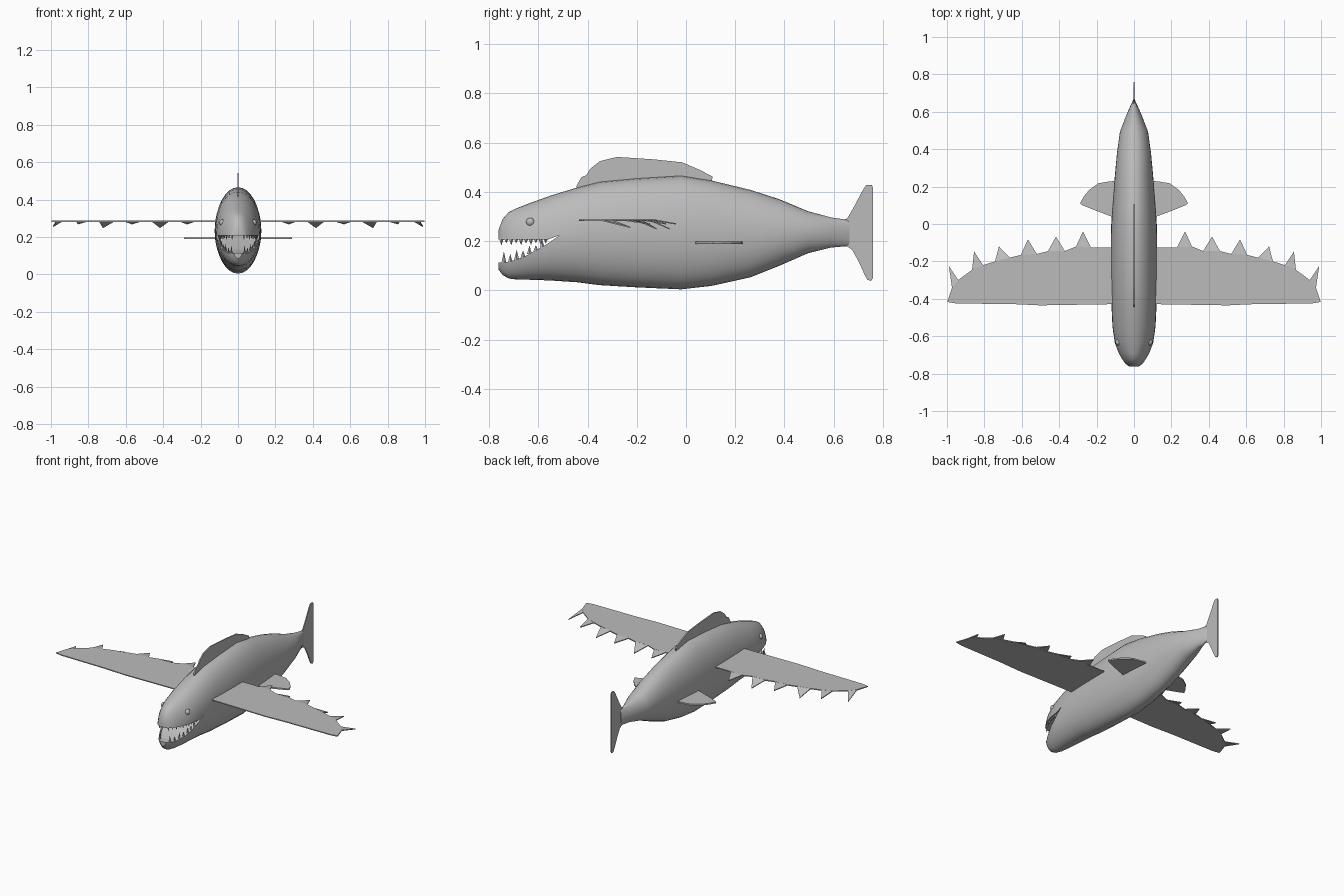
import bpy, bmesh, math
from mathutils import Vector

if "Cube" in bpy.data.objects:
    bpy.data.objects.remove(bpy.data.objects["Cube"])

GREY = (0.5, 0.5, 0.5, 1)
grey = bpy.data.materials.new("plain_grey")
grey.use_nodes = True
grey.diffuse_color = GREY
grey.node_tree.nodes["Principled BSDF"].inputs["Base Color"].default_value = GREY


def finish(name, bm, smooth=None):
    bmesh.ops.recalc_face_normals(bm, faces=bm.faces)
    mesh = bpy.data.meshes.new(name)
    bm.to_mesh(mesh)
    bm.free()
    mesh.materials.append(grey)
    obj = bpy.data.objects.new(name, mesh)
    bpy.context.collection.objects.link(obj)
    if smooth:
        smooth_shade(obj, smooth)
    return obj


def activate(obj):
    bpy.ops.object.select_all(action='DESELECT')
    obj.select_set(True)
    bpy.context.view_layer.objects.active = obj


def smooth_shade(obj, degrees):
    activate(obj)
    bpy.ops.object.shade_smooth_by_angle(angle=math.radians(degrees))


def plate(name, points, offset):
    """Extrude a flat outline by the offset vector, centred on it."""
    offset = Vector(offset)
    bm = bmesh.new()
    face = bm.faces.new([bm.verts.new(Vector(p) - offset / 2) for p in points])
    new = bmesh.ops.extrude_face_region(bm, geom=[face])["geom"]
    bmesh.ops.translate(bm, vec=offset,
                        verts=[v for v in new if isinstance(v, bmesh.types.BMVert)])
    bmesh.ops.triangulate(bm, faces=[f for f in bm.faces if len(f.verts) > 4])
    return finish(name, bm)


# Body stations: y, top z, bottom z, half width
STATIONS = [
    (-.762, .245, .085, .030), (-.745, .29, .062, .05), (-.72, .318, .048, .066),
    (-.69, .333, .044, .083), (-.636, .354, .043, .103), (-.55, .385, .04, .115),
    (-.445, .417, .033, .12), (-.35, .441, .021, .123), (-.2, .455, .012, .125),
    (-.02, .466, .004, .123), (.104, .446, .018, .115), (.262, .408, .053, .102),
    (.38, .37, .1, .091), (.494, .322, .15, .075), (.59, .296, .174, .038),
    (.665, .285, .18, .004)]


def half_width(y, z):
    for a, b in zip(STATIONS, STATIONS[1:]):
        if a[0] <= y <= b[0]:
            t = (y - a[0]) / (b[0] - a[0])
            _, top, low, w = [p + (q - p) * t for p, q in zip(a, b)]
            d = (2 * z - top - low) / (top - low)
            return w * math.sqrt(max(0, 1 - d * d))
    return 0


SEGMENTS = 32
bm = bmesh.new()
rings = []
for y, top, low, w in STATIONS:
    angles = [math.tau * i / SEGMENTS for i in range(SEGMENTS)]
    rings.append([bm.verts.new((w * math.cos(a), y,
                                (top + low) / 2 + (top - low) / 2 * math.sin(a)))
                  for a in angles])
for a, b in zip(rings, rings[1:]):
    for i in range(SEGMENTS):
        j = (i + 1) % SEGMENTS
        bm.faces.new((a[i], a[j], b[j], b[i]))
bm.faces.new(rings[0])
bm.faces.new(rings[-1])
body = finish("body", bm)

# Open mouth cut through the snout
MOUTH = [(-.9, .207), (-.56, .207), (-.512, .224), (-.57, .185),
         (-.66, .135), (-.72, .115), (-.9, .108)]
cutter = plate("mouth_cutter", [(0, y, z) for y, z in MOUTH], (.6, 0, 0))
cut = body.modifiers.new("mouth", 'BOOLEAN')
cut.operation = 'DIFFERENCE'
cut.solver = 'EXACT'
cut.object = cutter
activate(body)
bpy.ops.object.modifier_apply(modifier=cut.name)
bpy.data.objects.remove(cutter)
smooth_shade(body, 35)


# Teeth follow the lip line on both sides
def add_tooth(bm, x, y, z, height, radius):
    base = [bm.verts.new((x + radius * .6 * dx, y + radius * dy, z))
            for dx, dy in ((1, 0), (0, 1), (-1, 0), (0, -1))]
    tip = bm.verts.new((x, y, z + height))
    bm.faces.new(base)
    for i in range(4):
        bm.faces.new((base[i], base[(i + 1) % 4], tip))


def floor_height(y):
    return .115 + max(0, y + .72) * .4 + max(0, y + .66) * .12


upper, lower = bmesh.new(), bmesh.new()
for side in (-1, 1):
    for i in range(10):
        y = -.75 + i * .02
        x = side * (half_width(y, .207) - .01)
        add_tooth(upper, x, y, .209, -.026 + .008 * (i % 2), .009)
    for i in range(7):
        y = -.74 + i * .026
        z = floor_height(y)
        x = side * (half_width(y, z) - .01)
        add_tooth(lower, x, y, z - .004, .047 - .003 * i - .01 * (i % 2), .01)
finish("upper_teeth", upper)
finish("lower_teeth", lower)

# Tail and back fins, upright plates
TAIL = [(.64, .287), (.655, .292), (.68, .335), (.72, .41), (.732, .428), (.755, .428),
        (.76, .415), (.76, .05), (.752, .038), (.737, .043), (.725, .065),
        (.70, .12), (.675, .165), (.655, .178), (.64, .18)]
plate("tail_fin", [(0, y, z) for y, z in TAIL], (.006, 0, 0))
BACK = [(-.445, .40), (-.445, .425), (-.425, .46), (-.405, .468), (-.39, .493),
        (-.35, .525), (-.28, .542), (-.13, .532), (-.015, .52), (.055, .49),
        (.108, .462), (.1, .42), (-.2, .42)]
plate("back_fin", [(0, y, z) for y, z in BACK], (.008, 0, 0))

# Wings with drooping spikes: spike tip, then the notch on each side
SPIKES = [((.23, -.125), (.273, -.04, .27), (.31, -.12)),
          ((.37, -.145), (.417, -.067, .25), (.46, -.145)),
          ((.52, -.16), (.567, -.082, .27), (.605, -.165)),
          ((.663, -.18), (.722, -.12, .25), (.743, -.2)),
          ((.807, -.22), (.855, -.147, .27), (.866, -.245)),
          ((.94, -.3), (.99, -.225, .255), (.973, -.34))]
FRONT_EDGE = [(.998, -.417), (.95, -.425), (.65, -.428), (.5, -.435), (.08, -.428)]
SMALL_FIN = [(.09, .23), (.13, .228), (.19, .218), (.24, .182), (.27, .145),
             (.289, .11), (.275, .1), (.2, .07), (.12, .04), (.09, .035)]
WING_Z = .284
for side, label in ((1, "left"), (-1, "right")):
    outline = [(.08, -.125)]
    for inner, tip, outer in SPIKES:
        outline += [inner, outer]
    outline += FRONT_EDGE
    plate(label + "_wing", [(side * x, y, WING_Z) for x, y in outline], (0, 0, .006))
    for n, (inner, tip, outer) in enumerate(SPIKES):
        corners = [(*inner, WING_Z), tip, (*outer, WING_Z)]
        plate(f"{label}_wing_spike_{n + 1}",
              [(side * x, y, z) for x, y, z in corners], (0, 0, .005))
    plate(label + "_small_fin", [(side * x, y, .193) for x, y in SMALL_FIN], (0, 0, .009))

    # Eyes
    bm = bmesh.new()
    bmesh.ops.create_uvsphere(bm, u_segments=16, v_segments=10, radius=.018)
    bmesh.ops.translate(bm, verts=bm.verts,
                        vec=(side * (half_width(-.632, .277) - .008), -.632, .277))
    finish(label + "_eye", bm, 60)
